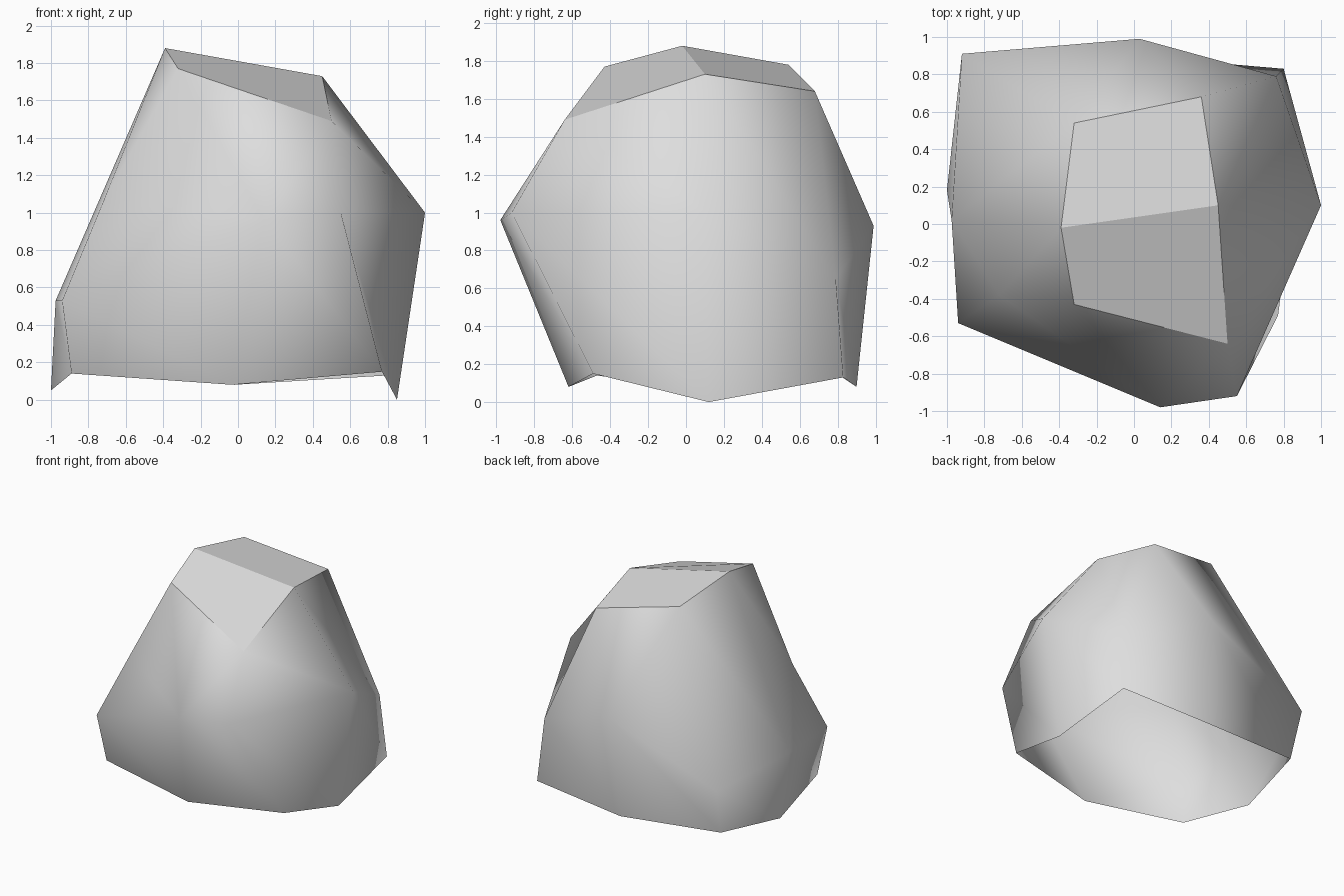
import bpy
import bmesh

cube = bpy.data.objects.get("Cube")
if cube:
    bpy.data.objects.remove(cube, do_unlink=True)

# Three rings of rock corners, running round the stone from its back left
foot = [(.80, .83, .13), (.85, .12, 0), (.77, -.49, .15), (-.03, -.62, .08),
        (-.89, -.47, .14), (-1, .18, .05), (-.89, .81, .14), (-.02, .90, .08)]
waist = [(.76, .79, .65), (1, .10, 1), (.55, -.92, 1), (.14, -.98, .96),
         (-.94, -.53, .53), (-.975, .02, .53), (-.92, .91, .53), (.03, .99, .93)]
crown = [(.36, .68, 1.64), (.45, .10, 1.73), (.5, -.64, 1.49),
         (-.32, -.43, 1.77), (-.39, -.02, 1.88), (-.32, .54, 1.78)]
shoulder = (-.72, -.38, 1.06)

bm = bmesh.new()
foot = [bm.verts.new(p) for p in foot]
waist = [bm.verts.new(p) for p in waist]
crown = [bm.verts.new(p) for p in crown]
shoulder = bm.verts.new(shoulder)
back_right, right, front_right, front, front_left, left, back_left, back = waist
top_br, top_r, top_fr, top_fl, top_l, top_bl = crown

# Lower walls, a hollow shell open at the foot
for i in range(len(foot)):
    j = (i + 1) % len(foot)
    bm.faces.new((foot[i], foot[j], waist[j], waist[i]))

# Sloping upper walls
for corners in (
    (back_right, right, top_r, top_br),
    (right, front_right, top_fr, top_r),
    (front_right, front, top_fr),
    (front, top_fl, top_fr),
    (front, shoulder, top_fl),
    (front, front_left, shoulder),
    (front_left, left, shoulder),
    (shoulder, left, top_l),
    (shoulder, top_l, top_fl),
    (left, back_left, top_bl, top_l),
    (back_left, back, top_bl),
    (back, top_br, top_bl),
    (back, back_right, top_br),
):
    bm.faces.new(corners)

# Two flat facets on top
facets = [bm.faces.new((top_l, top_r, top_br, top_bl)),
          bm.faces.new((top_fl, top_fr, top_r, top_l))]

bmesh.ops.recalc_face_normals(bm, faces=bm.faces)
for face in bm.faces:
    face.smooth = True

# Hard creases around the facets
for face in facets:
    for edge in face.edges:
        edge.smooth = False

mesh = bpy.data.meshes.new("rock")
bm.to_mesh(mesh)
bm.free()
rock = bpy.data.objects.new("rock", mesh)
bpy.context.collection.objects.link(rock)

# Plain pale stone
stone = bpy.data.materials.new("pale_grey_stone")
stone.use_nodes = True
colour = (.73, .73, .73, 1)
stone.diffuse_color = colour
for node in stone.node_tree.nodes:
    if node.type == "BSDF_PRINCIPLED":
        node.inputs["Base Color"].default_value = colour
mesh.materials.append(stone)
